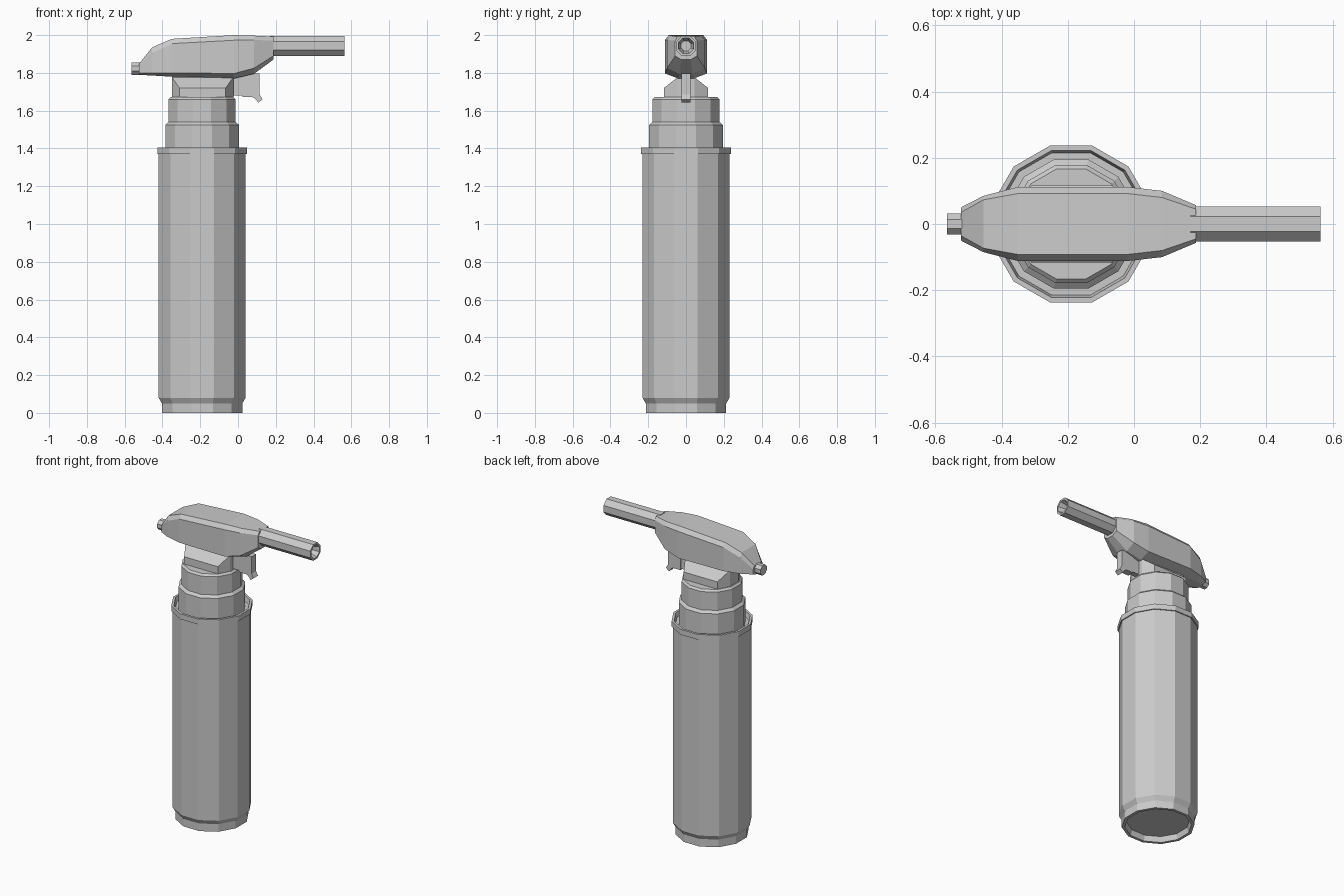
import bpy, bmesh, math
from mathutils import Vector

if "Cube" in bpy.data.objects:
    bpy.data.objects.remove(bpy.data.objects["Cube"], do_unlink=True)

grey = bpy.data.materials.new("light_grey")
grey.use_nodes = True
COLOUR = (0.6, 0.6, 0.6, 1)
grey.diffuse_color = COLOUR
grey.node_tree.nodes["Principled BSDF"].inputs["Base Color"].default_value = COLOUR


def loft(name, rings):
    """Skin a list of equal-length point rings and cap both ends."""
    bm = bmesh.new()
    loops = [[bm.verts.new(p) for p in ring] for ring in rings]
    n = len(loops[0])
    for a, b in zip(loops, loops[1:]):
        for i in range(n):
            j = (i + 1) % n
            bm.faces.new((a[i], a[j], b[j], b[i]))
    bm.faces.new(loops[0][::-1])
    bm.faces.new(loops[-1])
    bmesh.ops.recalc_face_normals(bm, faces=bm.faces)
    mesh = bpy.data.meshes.new(name)
    bm.to_mesh(mesh)
    bm.free()
    mesh.materials.append(grey)
    obj = bpy.data.objects.new(name, mesh)
    bpy.context.collection.objects.link(obj)
    return obj


def lathe(name, centre, sides, profile, along_x=False):
    """Faceted turned part; profile is (flat-to-centre radius, position on axis)."""
    rings = []
    for radius, h in profile:
        r = radius / math.cos(math.pi / sides)
        ring = []
        for i in range(sides):
            a = (i + 0.5) * math.tau / sides
            u, v = r * math.cos(a), r * math.sin(a)
            ring.append(Vector(centre) + Vector((h, u, v) if along_x else (u, v, h)))
        rings.append(ring)
    return loft(name, rings)


def plate(name, outline, half):
    """Extrude a side outline in x, z across the width."""
    return loft(name, [[(x, y, z) for x, z in outline] for y in (-half, half)])


AXIS = (-0.19, 0, 0)

# Gas canister with recessed base and raised top rim
lathe("canister", AXIS, 12, [
    (0.185, 0.035), (0.195, 0), (0.213, 0), (0.213, 0.05), (0.23, 0.08),
    (0.23, 1.37), (0.237, 1.37), (0.237, 1.405), (0.222, 1.405), (0.215, 1.375)])

# Stepped collar
lathe("collar", AXIS, 12, [
    (0.195, 1.36), (0.195, 1.525), (0.178, 1.54), (0.178, 1.66), (0.166, 1.672)])

# Neck block: chamfered base that slopes up to a narrow ridge
def neck_ring(z, inset, width):
    x, y = 0.1625, 0.045
    corners = [(x, -y), (x, y), (x - inset, width), (inset - x, width),
               (-x, y), (-x, -y), (inset - x, -width), (x - inset, -width)]
    return [(px - 0.1875, py, z) for px, py in corners]

loft("neck", [neck_ring(1.66, 0.04, 0.117), neck_ring(1.72, 0.04, 0.117),
              neck_ring(1.775, 0.002, 0.047), neck_ring(1.80, 0.002, 0.047)])

# Torch head: x, top z, shoulder z, lower z, bottom z, half widths top, side, bottom
STATIONS = [
    (-0.523, 1.85, 1.835, 1.80, 1.79, 0.035, 0.05, 0.025),
    (-0.455, 1.935, 1.905, 1.80, 1.786, 0.073, 0.085, 0.035),
    (-0.35, 1.98, 1.955, 1.80, 1.78, 0.092, 0.112, 0.04),
    (-0.02, 2.0, 1.973, 1.797, 1.77, 0.092, 0.112, 0.04),
    (0.085, 1.997, 1.975, 1.825, 1.795, 0.08, 0.1, 0.035),
    (0.187, 1.992, 1.97, 1.89, 1.87, 0.045, 0.057, 0.025)]
head = []
for x, top, shoulder, lower, bottom, wt, ws, wb in STATIONS:
    half = [(wb, bottom), (ws, lower), (ws, shoulder), (wt, top)]
    head.append([(x, y, z) for y, z in half] + [(x, -y, z) for y, z in half[::-1]])
loft("head", head)

# Hollow burner tube and rear knob
lathe("burner_tube", (0, 0, 1.943), 8, [
    (0.053, 0.17), (0.053, 0.563), (0.041, 0.563), (0.026, 0.51)], along_x=True)
lathe("rear_knob", (0, 0, 1.822), 8, [
    (0.032, -0.565), (0.032, -0.51)], along_x=True)

# Trigger and its stem
plate("trigger_stem", [(-0.04, 1.68), (0.03, 1.68), (0.03, 1.79), (-0.04, 1.79)], 0.018)
plate("trigger", [(0.025, 1.80), (0.115, 1.797), (0.115, 1.685), (0.13, 1.66),
                  (0.108, 1.642), (0.09, 1.665), (0.075, 1.672), (0.025, 1.672)], 0.023)
